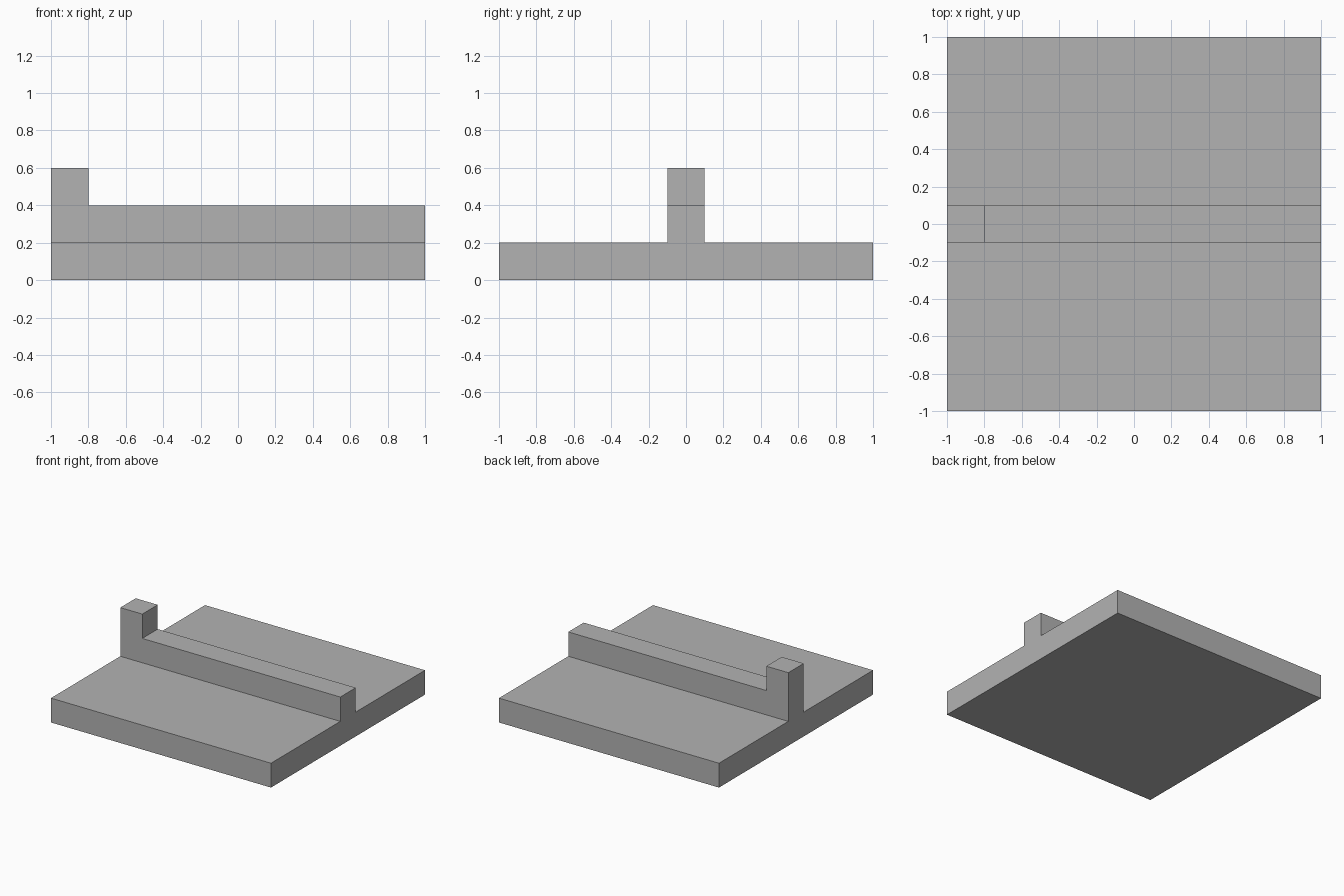
import bpy
import bmesh
import math
from mathutils import Vector

cube = bpy.data.objects.get("Cube")
if cube:
    bpy.data.objects.remove(cube, do_unlink=True)

# Single plain grey
GREY = (0.45, 0.45, 0.45, 1.0)
mat = bpy.data.materials.new("plain grey")
mat.use_nodes = True
mat.diffuse_color = GREY
mat.node_tree.nodes["Principled BSDF"].inputs["Base Color"].default_value = GREY

HALF = 1.0        # half side of the square slab
SLAB = 0.2        # slab thickness
RIDGE = 0.4       # ridge top height
POST = 0.6        # post top height
W = 0.1           # half width of ridge and post

bm = bmesh.new()

# Slab and ridge: upside-down T profile, extruded along x
profile = [(-HALF, 0), (HALF, 0), (HALF, SLAB), (W, SLAB),
           (W, RIDGE), (-W, RIDGE), (-W, SLAB), (-HALF, SLAB)]
end = bm.faces.new([bm.verts.new((-HALF, y, z)) for y, z in profile])
side = bmesh.ops.extrude_face_region(bm, geom=[end])["geom"]
bmesh.ops.translate(bm, vec=(2 * HALF, 0, 0),
                    verts=[g for g in side if isinstance(g, bmesh.types.BMVert)])

# Post: cut off the end square of the ridge top and raise it
bmesh.ops.bisect_plane(bm, geom=bm.verts[:] + bm.edges[:] + bm.faces[:],
                       plane_co=(2 * W - HALF, 0, 0), plane_no=(1, 0, 0))
tip = [f for f in bm.faces
       if f.calc_center_median().z > RIDGE - 0.01 and f.calc_center_median().x < -0.8]
raised = bmesh.ops.extrude_face_region(bm, geom=tip)["geom"]
bmesh.ops.translate(bm, vec=Vector((0, 0, POST - RIDGE)),
                    verts=[g for g in raised if isinstance(g, bmesh.types.BMVert)])
bmesh.ops.delete(bm, geom=[f for f in tip if f.is_valid and
                           f.calc_center_median().z < POST - 0.01], context="FACES_ONLY")

# Merge the flat neighbours into clean faces
bmesh.ops.dissolve_limit(bm, angle_limit=math.radians(1),
                         verts=bm.verts[:], edges=bm.edges[:])
bmesh.ops.recalc_face_normals(bm, faces=bm.faces[:])

mesh = bpy.data.meshes.new("slab_with_ridge_and_post")
bm.to_mesh(mesh)
bm.free()
mesh.materials.append(mat)
obj = bpy.data.objects.new("slab_with_ridge_and_post", mesh)
bpy.context.collection.objects.link(obj)
